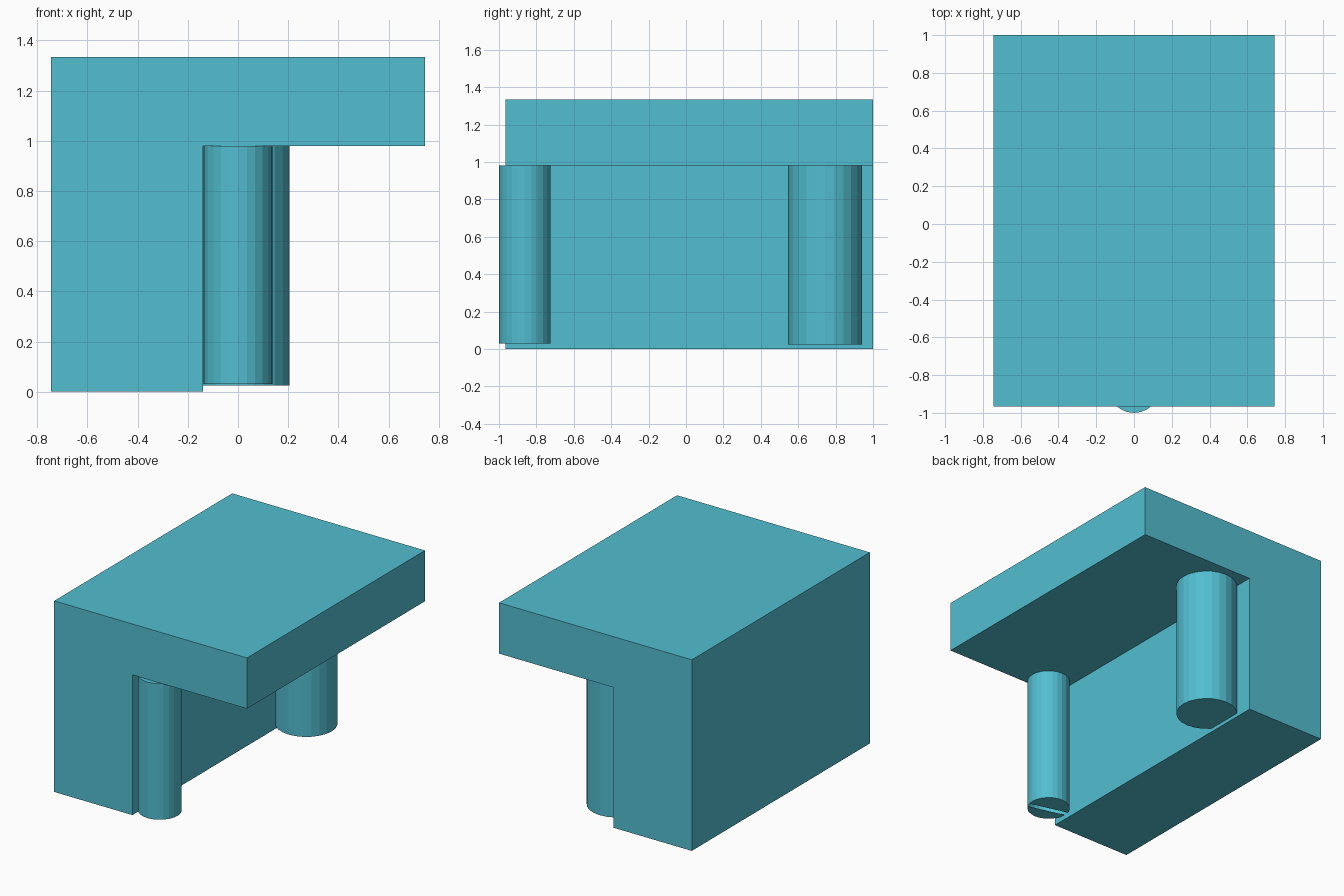
import bpy, bmesh, math

if "Cube" in bpy.data.objects:
    bpy.data.objects.remove(bpy.data.objects["Cube"])

teal = bpy.data.materials.new("teal")
teal.diffuse_color = (0.084, 0.515, 0.631, 1)
teal.use_nodes = True
teal.node_tree.nodes["Principled BSDF"].inputs["Base Color"].default_value = teal.diffuse_color


def add_object(name, bm):
    mesh = bpy.data.meshes.new(name)
    bm.to_mesh(mesh)
    bm.free()
    mesh.materials.append(teal)
    obj = bpy.data.objects.new(name, mesh)
    bpy.context.collection.objects.link(obj)
    return obj


def post(name, cx, cy, r, z0, z1, slot=False, n=24):
    """Faceted round post; slot leaves a thin open strip across the bottom cap."""
    bm = bmesh.new()
    rings = [[bm.verts.new((cx + r * math.cos(2 * math.pi * i / n),
                            cy + r * math.sin(2 * math.pi * i / n), z))
              for i in range(n)] for z in (z0, z1)]
    low, high = rings
    for i in range(n):
        j = (i + 1) % n
        bm.faces.new((low[i], low[j], high[j], high[i]))
    bm.faces.new(high)
    if slot:
        h = n // 2
        bm.faces.new([low[i % n] for i in range(h - 1, -2, -1)])
        bm.faces.new([low[i] for i in range(n - 2, h - 1, -1)])
    else:
        bm.faces.new(low[::-1])
    return add_object(name, bm)


# Main body: upright block with an overhanging top slab, one extruded profile
profile = [(-0.745, 0), (-0.14, 0), (-0.14, 0.98),
           (0.745, 0.98), (0.745, 1.335), (-0.745, 1.335)]
bm = bmesh.new()
face = bm.faces.new([bm.verts.new((x, -0.965, z)) for x, z in profile])
ext = bmesh.ops.extrude_face_region(bm, geom=[face])
new_verts = [g for g in ext["geom"] if isinstance(g, bmesh.types.BMVert)]
bmesh.ops.translate(bm, verts=new_verts, vec=(0, 1.965, 0))
bmesh.ops.recalc_face_normals(bm, faces=bm.faces[:])
add_object("body", bm)

# Round posts under the overhang
post("front_post", 0.0, -0.8625, 0.1375, 0.03, 0.98, slot=True)
post("back_post", 0.008, 0.743, 0.197, 0.025, 0.98)
